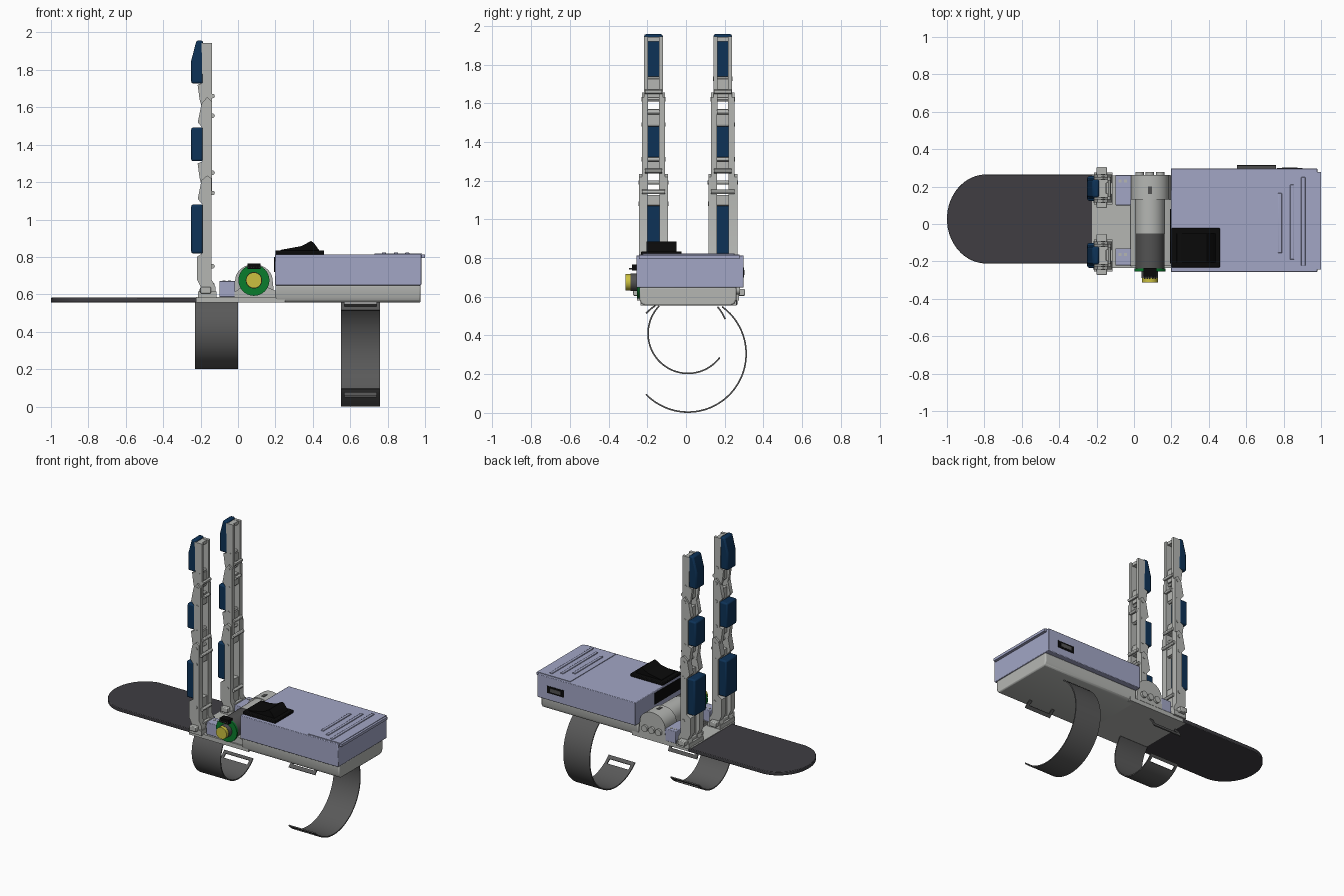
import bpy, bmesh, math
from math import sin, cos, pi, radians


def material(name, r, g, b):
    m = bpy.data.materials.new(name)
    m.diffuse_color = (r, g, b, 1)
    return m


GREY = material("light grey", 0.46, 0.47, 0.45)
LAV = material("lavender", 0.36, 0.38, 0.56)
BLUE = material("navy pad", 0.004, 0.032, 0.095)
DARK = material("charcoal", 0.05, 0.048, 0.055)
STRAP = material("strap grey", 0.10, 0.10, 0.10)
BLACK = material("black", 0.003, 0.003, 0.003)
STEEL = material("motor steel", 0.085, 0.085, 0.085)
GREEN = material("board green", 0.003, 0.2, 0.025)
YELLOW = material("yellow", 0.6, 0.53, 0.05)


def finish(name, bm, mat, bevel=0, smooth=True):
    bmesh.ops.recalc_face_normals(bm, faces=bm.faces)
    me = bpy.data.meshes.new(name)
    bm.to_mesh(me)
    bm.free()
    me.materials.append(mat)
    ob = bpy.data.objects.new(name, me)
    bpy.context.collection.objects.link(ob)
    if bevel:
        mod = ob.modifiers.new("bevel", 'BEVEL')
        mod.width, mod.segments, mod.limit_method = bevel, 2, 'ANGLE'
    if smooth:
        bpy.context.view_layer.objects.active = ob
        ob.select_set(True)
        bpy.ops.object.shade_smooth_by_angle(angle=radians(30))
        ob.select_set(False)
    return ob


def prism(name, pts, axis, a, b, mat, bevel=0):
    """Extrude a 2D profile along an axis from a to b."""
    put = {'x': lambda p, t: (t, p[0], p[1]),
           'y': lambda p, t: (p[0], t, p[1]),
           'z': lambda p, t: (p[0], p[1], t)}[axis]
    bm = bmesh.new()
    lo = [bm.verts.new(put(p, a)) for p in pts]
    hi = [bm.verts.new(put(p, b)) for p in pts]
    bm.faces.new(lo)
    bm.faces.new(hi)
    n = len(pts)
    for i in range(n):
        j = (i + 1) % n
        bm.faces.new((lo[i], lo[j], hi[j], hi[i]))
    return finish(name, bm, mat, bevel)


def box(name, x, y, z, mat, bevel=0):
    pts = [(x[0], y[0]), (x[1], y[0]), (x[1], y[1]), (x[0], y[1])]
    return prism(name, pts, 'z', z[0], z[1], mat, bevel)


def disc(name, x, z, r, y0, y1, mat, n=32):
    """Cylinder along y."""
    pts = [(x + r * cos(2 * pi * i / n), z + r * sin(2 * pi * i / n)) for i in range(n)]
    return prism(name, pts, 'y', y0, y1, mat)


def band(name, cy, cz, r, a0, a1, x0, x1):
    """Curved strip of strap around the x axis."""
    n = max(2, int(abs(a1 - a0) / 5))
    ang = [radians(a0 + (a1 - a0) * i / n) for i in range(n + 1)]
    t = 0.008
    pts = [(cy + r * cos(a), cz + r * sin(a)) for a in ang]
    pts += [(cy + (r - t) * cos(a), cz + (r - t) * sin(a)) for a in reversed(ang)]
    return prism(name, pts, 'x', x0, x1, STRAP)


def slotted_end(name, cy, cz, r, a, x0, x1):
    """Strap end with a slot: two side strips and a closing strip."""
    w = 0.02
    band(name + "_side_a", cy, cz, r, a[0], a[1], x0, x0 + w)
    band(name + "_side_b", cy, cz, r, a[0], a[1], x1 - w, x1)
    band(name + "_bar", cy, cz, r, a[1], a[2], x0, x1)


# Paddle and base
paddle = [(-0.79 - 0.21 * cos(a), 0.027 + 0.238 * sin(a))
          for a in [pi / 2 - pi * i / 32 for i in range(33)]]
prism("palm_paddle", paddle + [(-0.2, -0.211), (-0.2, 0.265)], 'z', 0.556, 0.582, DARK, 0.004)
box("base_plate", (-0.225, 0.25), (-0.235, 0.26), (0.555, 0.586), GREY)
base = [(-0.24, 0.65), (-0.24, 0.585), (-0.23, 0.562), (-0.21, 0.555),
        (0.23, 0.555), (0.25, 0.562), (0.26, 0.585), (0.26, 0.65)]
prism("base_tray", base, 'x', 0.2, 0.976, GREY, 0.008)
for i in range(4):
    box("plate_rib", (-0.1 + 0.02 * i, -0.092 + 0.02 * i), (-0.13, 0.1), (0.586, 0.594), GREY)

# Electronics case with lid, ribs, port and front opening
box("case", (0.197, 0.98), (-0.257, 0.297), (0.648, 0.814), LAV, 0.004)
box("case_lid", (0.73, 0.985), (-0.242, 0.277), (0.81, 0.818), LAV)
box("lid_lip", (0.97, 1.0), (-0.242, 0.277), (0.795, 0.814), LAV)
for x, y0, y1 in ((0.78, -0.155, 0.165), (0.845, -0.19, 0.21), (0.905, -0.225, 0.25)):
    box("lid_rib", (x - 0.011, x + 0.011), (y0, y1), (0.816, 0.824), LAV, 0.003)
box("port", (0.765, 0.9), (0.29, 0.3), (0.7, 0.75), BLACK)
box("port_socket", (0.79, 0.875), (0.295, 0.302), (0.712, 0.738), STEEL)
box("case_opening", (0.192, 0.2), (-0.21, 0.08), (0.72, 0.8), BLACK)

# Rocker switch
box("switch_frame", (0.2, 0.46), (-0.232, -0.022), (0.812, 0.835), BLACK, 0.005)
prism("switch_rocker", [(0.22, 0.825), (0.23, 0.838), (0.34, 0.858), (0.39, 0.885),
                        (0.405, 0.875), (0.44, 0.828)], 'y', -0.205, -0.05, BLACK)

# Motor, its mount and encoder
MX, MZ = 0.085, 0.675
arch = [(MX + 0.1 * cos(a), MZ + 0.085 * sin(a)) for a in [pi * i / 20 for i in range(21)]]
prism("motor_mount", arch + [(-0.02, 0.585), (0.195, 0.585)], 'y', 0.13, 0.262, GREY)
prism("motor_foot", [(-0.02, 0.58), (0.2, 0.58), (0.2, 0.62), (0.15, 0.64), (0.02, 0.64),
                     (-0.02, 0.61)], 'y', -0.225, 0.13, GREY)
disc("gearbox", MX, MZ, 0.08, -0.05, 0.13, GREY)
disc("motor_can", MX, MZ, 0.078, -0.238, -0.05, STEEL)
disc("encoder_board", MX, MZ, 0.083, -0.253, -0.238, GREEN)
disc("encoder_body", MX, MZ, 0.044, -0.288, -0.253, STEEL)
disc("encoder_magnet", MX, MZ, 0.042, -0.312, -0.288, YELLOW)
box("encoder_plug", (0.05, 0.12), (-0.28, -0.235), (0.735, 0.766), BLACK)
for i in range(5):
    disc("encoder_pin", 0.057 + 0.014 * i, 0.745, 0.004, -0.295, -0.28, STEEL, 8)
box("mount_slot", (0.075, 0.095), (0.16, 0.2), (0.755, 0.763), STEEL)
for x in (0.03, 0.085, 0.14):
    disc("mount_bolt", x, 0.635, 0.023, 0.26, 0.278, GREY, 20)

# Tendon guide blocks
for y0, y1 in ((0.1, 0.262), (-0.222, -0.13)):
    box("guide_block", (-0.1, -0.015), (y0, y1), (0.585, 0.672), LAV, 0.004)
    for x in (-0.075, -0.045):
        box("guide_hole", (x - 0.008, x + 0.008), (y1 - 0.04, y1 - 0.024), (0.67, 0.674), GREY)

# Fingers
prox = [(-0.215, 0.6), (-0.12, 0.6), (-0.12, 0.64), (-0.142, 0.68), (-0.142, 1.22),
        (-0.165, 1.235), (-0.195, 1.21), (-0.215, 1.11), (-0.19, 1.08), (-0.19, 0.82),
        (-0.22, 0.8), (-0.22, 0.68), (-0.2, 0.64)]
mid = [(-0.14, 1.13), (-0.14, 1.63), (-0.165, 1.655), (-0.195, 1.62), (-0.215, 1.52),
       (-0.19, 1.49), (-0.19, 1.31), (-0.216, 1.3), (-0.205, 1.22), (-0.185, 1.14)]
tip = [(-0.138, 1.56), (-0.138, 1.945), (-0.195, 1.945), (-0.19, 1.73), (-0.216, 1.72),
       (-0.205, 1.64), (-0.185, 1.57)]
pads = [(0.066, [(-0.187, 0.818), (-0.25, 0.818), (-0.25, 1.08), (-0.187, 1.08)]),
        (0.056, [(-0.187, 1.312), (-0.25, 1.312), (-0.25, 1.492), (-0.187, 1.492)]),
        (0.048, [(-0.187, 1.727), (-0.25, 1.727), (-0.25, 1.85), (-0.222, 1.957),
                 (-0.187, 1.957)])]
for fy in (-0.168, 0.19):
    for s in (-1, 1):
        for nm, prof, w0, w1 in (("lower", prox, 0.03, 0.075), ("middle", mid, 0.029, 0.06),
                                 ("tip", tip, 0.028, 0.048)):
            prism("finger_%s_wall" % nm, prof, 'y', fy + s * w0, fy + s * w1, GREY)
    for w, prof in pads:
        prism("finger_pad", prof, 'y', fy - w, fy + w, BLUE, 0.01)
    # webs joining the walls between pad windows
    for z0, z1 in ((0.6, 0.82), (1.075, 1.125), (1.24, 1.3), (1.49, 1.57), (1.63, 1.72),
                   (1.92, 1.943)):
        box("finger_web", (-0.19, -0.15), (fy - 0.032, fy + 0.032), (z0, z1), GREY)
    # rear tendon knobs and hinge pins
    for z, w in ((1.66, 0.045), (1.555, 0.03), (1.25, 0.045), (1.142, 0.06),
                 (0.75, 0.05), (0.65, 0.05)):
        disc("tendon_bar", -0.136, z, 0.012, fy - w, fy + w, GREY, 12)
    for z, w in ((1.727, 0.05), (1.62, 0.063), (1.49, 0.062), (1.31, 0.062), (1.19, 0.078),
                 (1.08, 0.077), (0.77, 0.078)):
        disc("hinge_pin", -0.165, z, 0.011, fy - w, fy + w, GREY, 12)
    box("finger_foot", (-0.215, -0.115), (fy - 0.085, fy + 0.085), (0.58, 0.615), GREY)
    box("foot_pin", (-0.2, -0.145), (fy - 0.105, fy + 0.115), (0.605, 0.64), GREY, 0.005)

# Hand strap and forearm strap, each with a facing slotted tab
band("hand_strap", 0.01, 0.41, 0.21, 136, 308, -0.23, 0.0)
slotted_end("hand_strap_end", 0.01, 0.41, 0.21, (308, 317, 323), -0.23, 0.0)
slotted_end("hand_tab", 0.01, 0.41, 0.21, (42, 28, 21), -0.23, 0.0)
band("forearm_strap", 0.01, 0.305, 0.305, 54, -124, 0.55, 0.76)
slotted_end("forearm_strap_end", 0.01, 0.305, 0.305, (-124, -131, -136), 0.55, 0.76)
slotted_end("forearm_tab", 0.01, 0.305, 0.305, (124, 131, 136), 0.55, 0.76)
